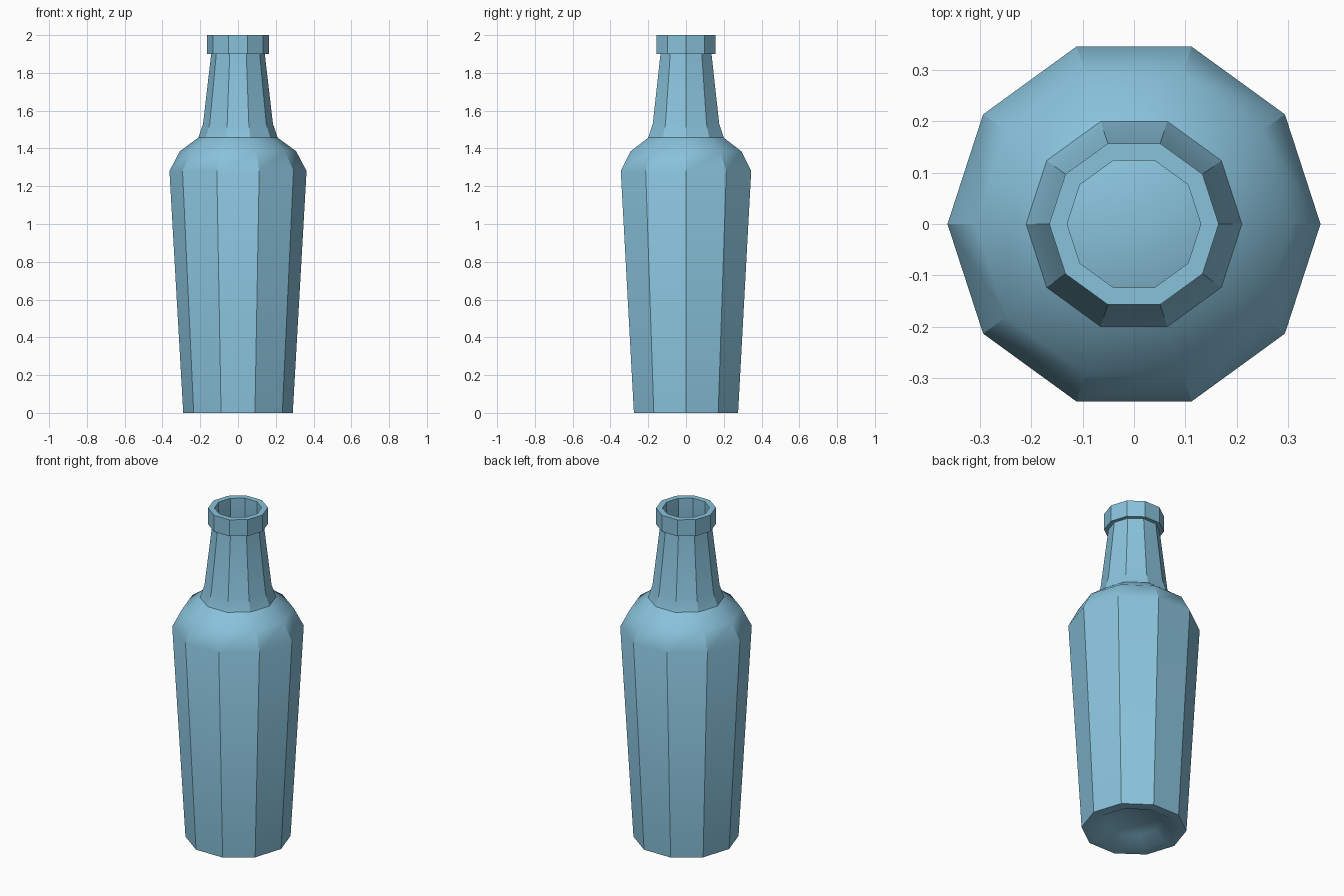
import bpy, bmesh, math

if "Cube" in bpy.data.objects:
    bpy.data.objects.remove(bpy.data.objects["Cube"])

SIDES = 10

# Closed (radius, height) profile: underside, outer wall, lip, inner wall, floor
outer = [(0, 0.065), (0.15, 0.045), (0.23, 0), (0.29, 0), (0.363, 1.28),
         (0.308, 1.385), (0.21, 1.457), (0.185, 1.53), (0.142, 1.9),
         (0.165, 1.9), (0.165, 2.0)]
inner = [(0.13, 2.0), (0.13, 1.9), (0.168, 1.53), (0.193, 1.445),
         (0.29, 1.37), (0.342, 1.275), (0.272, 0.03), (0.23, 0.03),
         (0.15, 0.07), (0, 0.09)]


def lathe(name, profile, sides):
    """Revolve a profile around z into flat facets; radius 0 becomes a pole."""
    bm = bmesh.new()
    rings = []
    for r, z in profile:
        if r == 0:
            rings.append([bm.verts.new((0, 0, z))] * sides)
        else:
            angles = [2 * math.pi * i / sides for i in range(sides)]
            rings.append([bm.verts.new((r * math.cos(a), r * math.sin(a), z))
                          for a in angles])
    for a, b in zip(rings, rings[1:]):
        for i in range(sides):
            j = (i + 1) % sides
            corners = dict.fromkeys((a[i], a[j], b[j], b[i]))
            bm.faces.new(list(corners))
    bmesh.ops.recalc_face_normals(bm, faces=bm.faces)
    mesh = bpy.data.meshes.new(name)
    bm.to_mesh(mesh)
    bm.free()
    obj = bpy.data.objects.new(name, mesh)
    bpy.context.collection.objects.link(obj)
    return obj


# Bottle: hollow ten-sided body, shoulder, neck and lip
bottle = lathe("bottle", outer + inner, SIDES)

# Blue glass colour
glass = bpy.data.materials.new("blue_glass")
glass.diffuse_color = (0.25, 0.54, 0.71, 1)
glass.use_nodes = True
glass.node_tree.nodes["Principled BSDF"].inputs["Base Color"].default_value = glass.diffuse_color
bottle.data.materials.append(glass)

# Soft shoulder, crisp facets
bpy.context.view_layer.objects.active = bottle
bottle.select_set(True)
bpy.ops.object.shade_smooth_by_angle(angle=math.radians(31))
